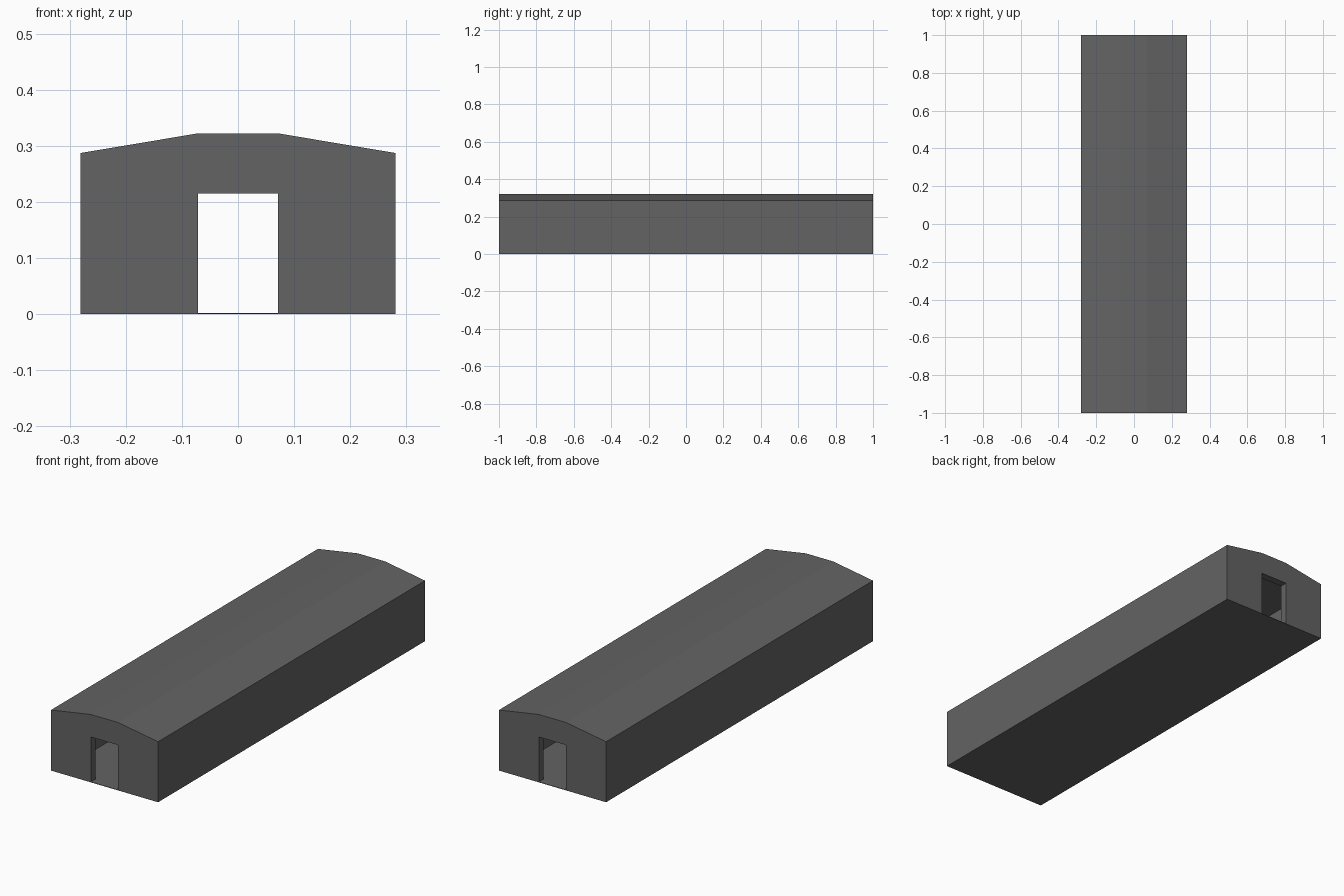
import bpy, bmesh

if "Cube" in bpy.data.objects:
    bpy.data.objects.remove(bpy.data.objects["Cube"])

W, EAVE, RIDGE, FLAT = 0.281, 0.287, 0.322, 0.0715   # half width, heights, half flat roof
DOOR_H, T, FLOOR = 0.215, 0.036, 0.002               # door height, wall and floor thickness

grey = bpy.data.materials.new("dark_grey")
grey.diffuse_color = (0.125, 0.125, 0.125, 1)
grey.use_nodes = True
grey.node_tree.nodes["Principled BSDF"].inputs["Base Color"].default_value = grey.diffuse_color


def prism(name, half_profile, half_len):
    """Mirror a half profile (x, z) across x = 0 and extrude it along y."""
    pts = half_profile + [(-x, z) for x, z in reversed(half_profile)]
    bm = bmesh.new()
    face = bm.faces.new([bm.verts.new((x, -half_len, z)) for x, z in pts])
    ext = bmesh.ops.extrude_face_region(bm, geom=[face])
    verts = [g for g in ext["geom"] if isinstance(g, bmesh.types.BMVert)]
    bmesh.ops.translate(bm, verts=verts, vec=(0, 2 * half_len, 0))
    bmesh.ops.recalc_face_normals(bm, faces=bm.faces)
    me = bpy.data.meshes.new(name)
    bm.to_mesh(me)
    bm.free()
    me.materials.append(grey)
    ob = bpy.data.objects.new(name, me)
    bpy.context.collection.objects.link(ob)
    return ob


# Long hall with a faceted roof
hall = prism("hall", [(W, 0), (W, EAVE), (FLAT, RIDGE)], 1.0)

# Hollow room, and a doorway through both end walls
room = prism("room_cutter", [(W - T, FLOOR), (W - T, EAVE - T), (FLAT, RIDGE - T)], 1.0 - T)
door = prism("doorway_cutter", [(FLAT, FLOOR), (FLAT, DOOR_H)], 1.1)

bpy.context.view_layer.objects.active = hall
for cutter in (room, door):
    mod = hall.modifiers.new(cutter.name, "BOOLEAN")
    mod.operation = "DIFFERENCE"
    mod.solver = "EXACT"
    mod.object = cutter
    cutter.hide_render = True
    bpy.ops.object.modifier_apply(modifier=mod.name)
for cutter in (room, door):
    bpy.data.objects.remove(cutter)
